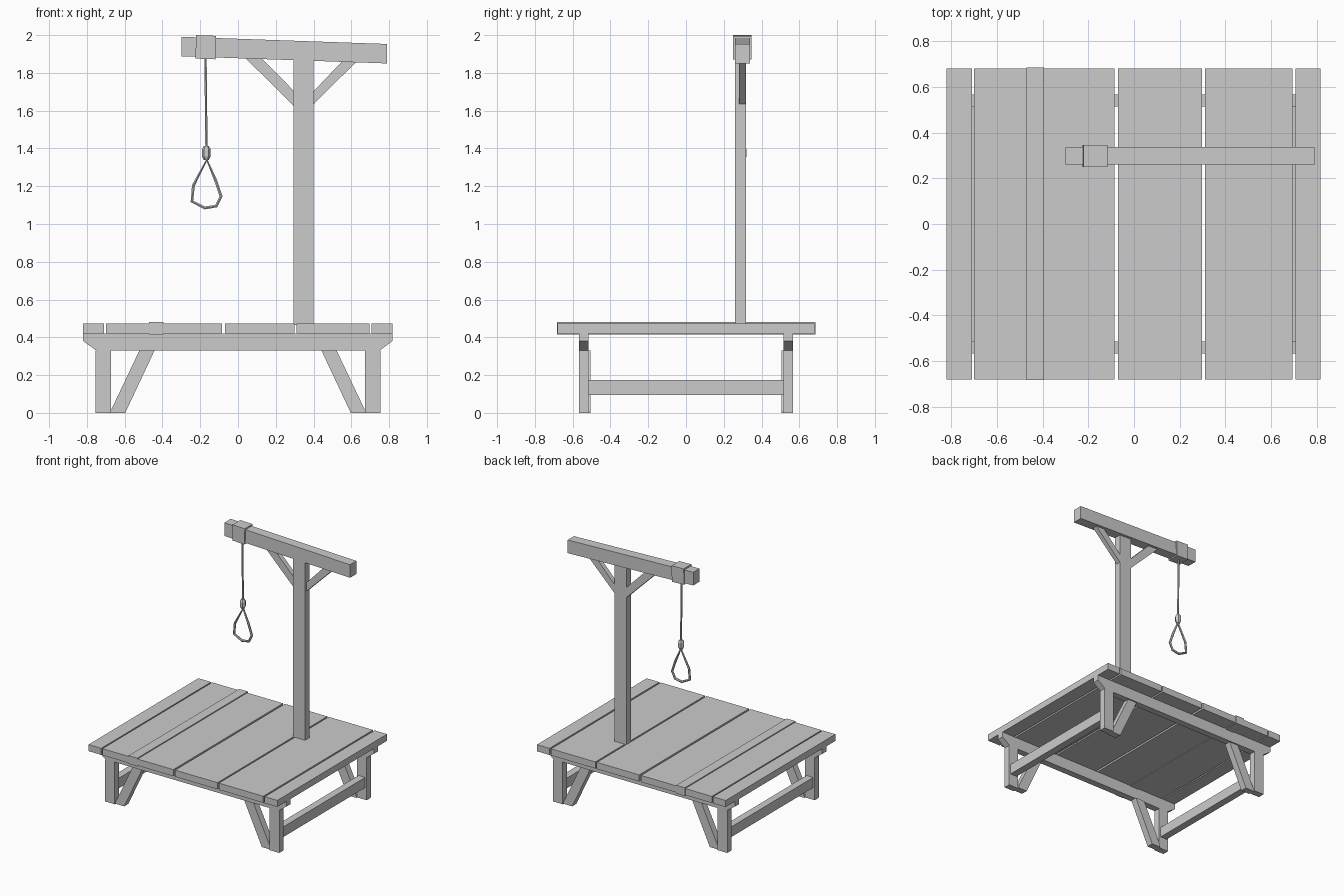
import bpy, bmesh

if "Cube" in bpy.data.objects:
    bpy.data.objects.remove(bpy.data.objects["Cube"])


def prism(name, profile, y0, y1):
    """Extrude an (x, z) outline from y0 to y1."""
    bm = bmesh.new()
    face = bm.faces.new([bm.verts.new((x, y0, z)) for x, z in profile])
    ext = bmesh.ops.extrude_face_region(bm, geom=[face])
    for v in ext["geom"]:
        if isinstance(v, bmesh.types.BMVert):
            v.co.y = y1
    bmesh.ops.recalc_face_normals(bm, faces=bm.faces)
    me = bpy.data.meshes.new(name)
    bm.to_mesh(me)
    bm.free()
    ob = bpy.data.objects.new(name, me)
    bpy.context.collection.objects.link(ob)
    return ob


def box(name, x0, x1, y0, y1, z0, z1):
    return prism(name, [(x0, z0), (x1, z0), (x1, z1), (x0, z1)], y0, y1)


def rope(name, pts, depth, y=0.3, cyclic=False):
    """Six-sided tube through (x, z, radius factor) points, as mesh."""
    cu = bpy.data.curves.new(name, 'CURVE')
    cu.dimensions = '3D'
    cu.bevel_depth = depth
    cu.bevel_resolution = 1
    cu.use_fill_caps = True
    sp = cu.splines.new('POLY')
    sp.points.add(len(pts) - 1)
    for p, (x, z, r) in zip(sp.points, pts):
        p.co = (x, y, z, 1)
        p.radius = r
    sp.use_cyclic_u = cyclic
    sp.use_smooth = False
    ob = bpy.data.objects.new(name, cu)
    bpy.context.collection.objects.link(ob)
    bpy.ops.object.select_all(action='DESELECT')
    ob.select_set(True)
    bpy.context.view_layer.objects.active = ob
    bpy.ops.object.convert(target='MESH')
    return ob


# Deck planks and the raised batten
planks = [(-0.82, -0.71), (-0.70, -0.085), (-0.07, 0.298), (0.31, 0.695), (0.708, 0.817)]
for i, (a, b) in enumerate(planks):
    box(f"deck_plank_{i + 1}", a, b, -0.68, 0.68, 0.42, 0.472)
box("deck_batten", -0.47, -0.395, -0.683, 0.685, 0.415, 0.48)

# Support frame: long beams, legs and leg braces on both sides
beam = [(-0.75, 0.33), (0.75, 0.33), (0.817, 0.38), (0.817, 0.42), (-0.82, 0.42), (-0.82, 0.38)]
brace = [(0.67, 0.01), (0.66, 0.0), (0.595, 0.0), (0.44, 0.33), (0.52, 0.33)]
brace = [(0.672, 0.0), (0.597, 0.0), (0.442, 0.33), (0.522, 0.33), (0.672, 0.015)]
for side, s in (("front", -1), ("back", 1)):
    prism(f"{side}_support_beam", beam, s * 0.567, s * 0.515)
    for end, e in (("left", -1), ("right", 1)):
        box(f"{side}_{end}_leg", e * 0.672, e * 0.755, s * 0.567, s * 0.515, 0, 0.33)
        prism(f"{side}_{end}_leg_brace", [(e * x, z) for x, z in brace], s * 0.557, s * 0.505)

# Cross rails between the legs
for end, e in (("left", -1), ("right", 1)):
    box(f"{end}_cross_rail", e * 0.685, e * 0.742, -0.52, 0.52, 0.095, 0.175)

# Upright post, sloping arm and its angled struts
box("post", 0.295, 0.40, 0.26, 0.317, 0.465, 1.88)
prism("arm", [(-0.30, 1.888), (0.79, 1.85), (0.79, 1.953), (-0.30, 1.991)], 0.26, 0.338)
prism("left_strut", [(0.04, 1.878), (0.30, 1.62), (0.30, 1.70), (0.13, 1.873)], 0.28, 0.317)
prism("right_strut", [(0.39, 1.625), (0.625, 1.857), (0.55, 1.86), (0.39, 1.692)], 0.28, 0.317)

# Rope binding, hanging rope, knot and loop
prism("rope_binding", [(-0.225, 1.876), (-0.12, 1.872), (-0.116, 1.996), (-0.222, 2.0)], 0.25, 0.346)
rope("hanging_rope", [(-0.172, 1.88, 1), (-0.167, 1.39, 1)], 0.007)
rope("rope_knot", [(-0.168, 1.412, 0.6), (-0.168, 1.395, 1), (-0.168, 1.358, 1), (-0.168, 1.34, 0.6)], 0.023)
loop = [(-0.165, 1.34), (-0.236, 1.205), (-0.244, 1.12), (-0.175, 1.085),
        (-0.115, 1.095), (-0.09, 1.147), (-0.118, 1.23)]
rope("rope_loop", [(x, z, 1) for x, z in loop], 0.009, cyclic=True)
